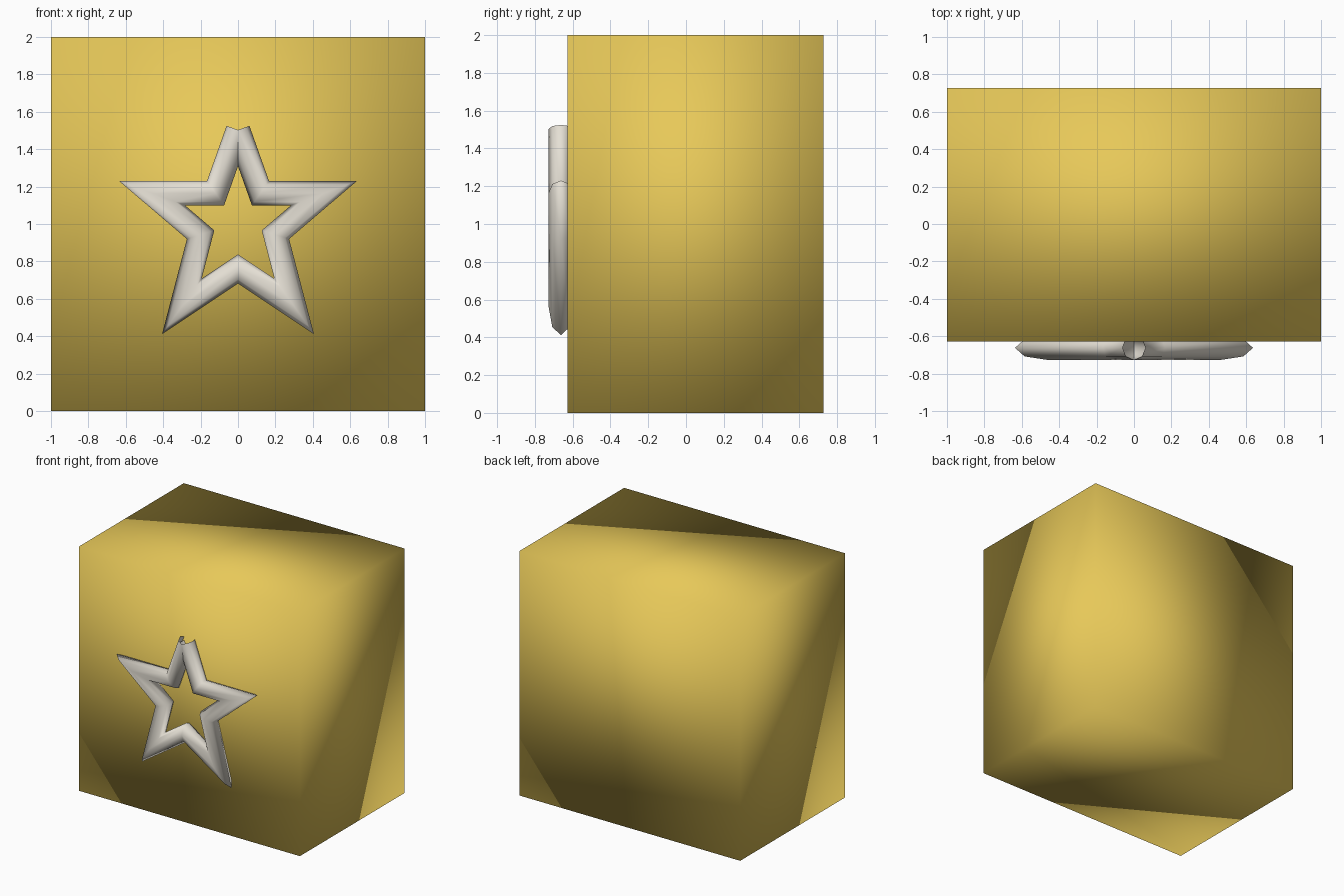
import bpy, bmesh
from math import cos, sin, pi
from mathutils import Vector

if "Cube" in bpy.data.objects:
    bpy.data.objects.remove(bpy.data.objects["Cube"])


def material(name, rgb):
    m = bpy.data.materials.new(name)
    m.diffuse_color = (*rgb, 1)
    m.use_nodes = True
    m.node_tree.nodes["Principled BSDF"].inputs["Base Color"].default_value = m.diffuse_color
    return m


def finish(bm, name, mat):
    bmesh.ops.recalc_face_normals(bm, faces=bm.faces)
    for f in bm.faces:
        f.smooth = True
    me = bpy.data.meshes.new(name)
    bm.to_mesh(me)
    bm.free()
    me.materials.append(mat)
    ob = bpy.data.objects.new(name, me)
    bpy.context.collection.objects.link(ob)
    return ob


gold = material("gold", (0.80, 0.58, 0.10))
cream = material("cream", (0.78, 0.74, 0.66))

# Block with soft, fully smoothed shading
bm = bmesh.new()
bmesh.ops.create_cube(bm, size=1)
for v in bm.verts:
    v.co = Vector((v.co.x * 2, v.co.y * 1.355 + 0.05, v.co.z * 2 + 1))
finish(bm, "block", gold)

# Star outline: right half of the centre line, mirrored to the left
half = [(0, 1.503), (0.12, 1.165), (0.46, 1.165), (0.2, 0.943), (0.3, 0.56)]
path = [Vector(p) for p in half + [(0, 0.76)]]
path += [Vector((-x, z)) for x, z in reversed(half)]

# Mitred octagonal tube, left open at the two ends meeting at the top
R, SIDES, Y = 0.065, 8, -0.662
bm = bmesh.new()
rings = []
for i, p in enumerate(path):
    d_in = (p - path[i - 1]).normalized() if i else None
    d_out = (path[i + 1] - p).normalized() if i < len(path) - 1 else None
    d_in, d_out = d_in or d_out, d_out or d_in
    n = Vector((-d_in.y, d_in.x))
    side = (n + Vector((-d_out.y, d_out.x))).normalized()
    side /= side.dot(n)
    ring = []
    for k in range(SIDES):
        a = 2 * pi * k / SIDES
        q = p + side * R * cos(a)
        ring.append(bm.verts.new((q.x, Y + R * sin(a), q.y)))
    rings.append(ring)
for a, b in zip(rings, rings[1:]):
    for k in range(SIDES):
        j = (k + 1) % SIDES
        bm.faces.new((a[k], a[j], b[j], b[k]))
finish(bm, "star_tube", cream)
